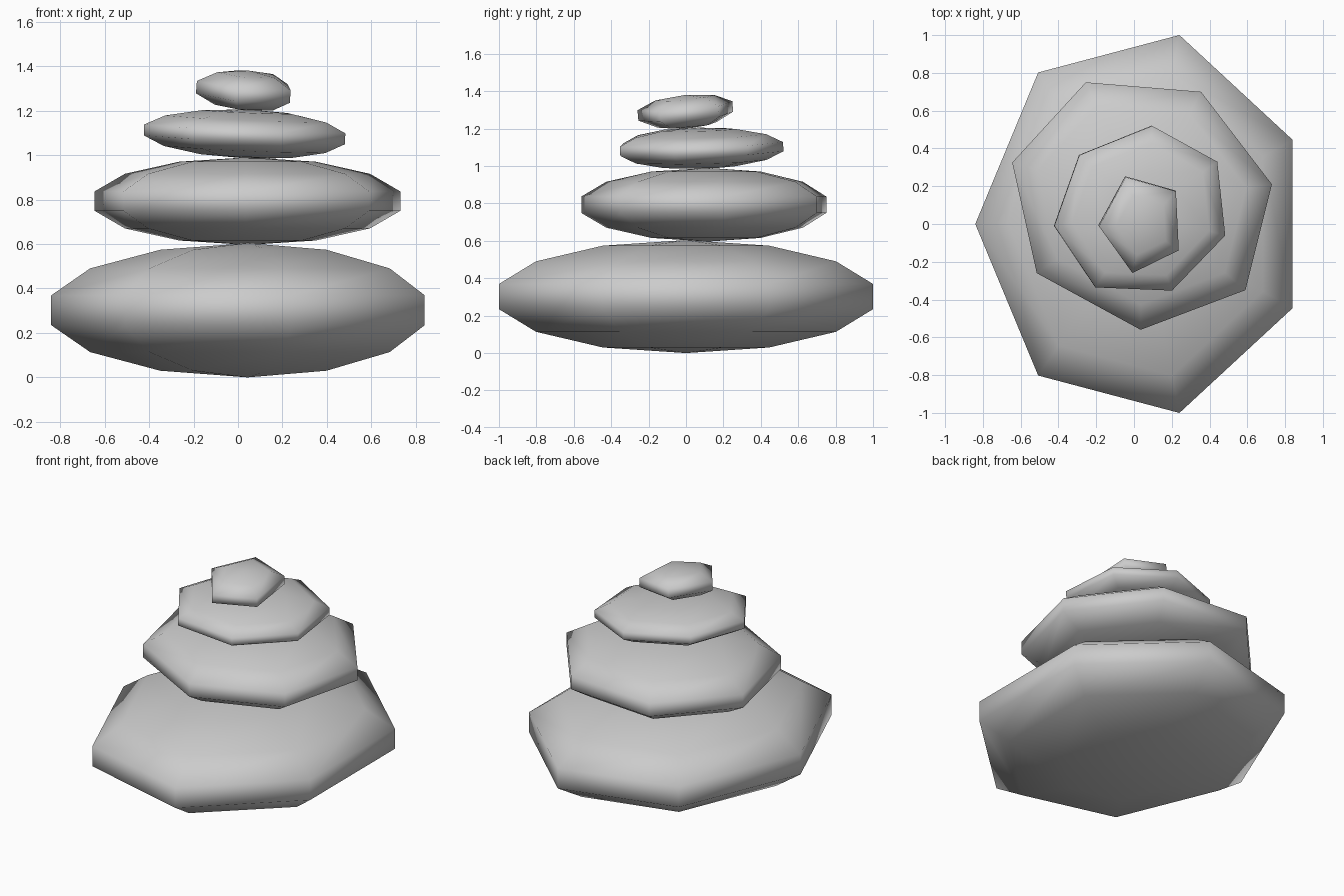
import bpy, bmesh
from math import sin, cos, pi
from mathutils import Vector

if "Cube" in bpy.data.objects:
    bpy.data.objects.remove(bpy.data.objects["Cube"])


def stone(name, outline, z, half_height, rings, tilt=(0, 0)):
    """Low-poly squashed sphere: outline is its widest ring, tilt the x/y slope."""
    n = len(outline)
    pts = [Vector(p) for p in outline]
    mid = sum(pts, Vector((0, 0))) / n
    slope = Vector(tilt)
    widest = max(sin(pi * i / rings) for i in range(rings + 1))
    bm = bmesh.new()

    def vert(offset, h):
        p = mid + offset - slope * h
        return bm.verts.new((p.x, p.y, z + h + slope.dot(offset)))

    bottom = vert(Vector((0, 0)), -half_height)
    loops = []
    for i in range(1, rings):
        a = pi * i / rings
        loops.append([vert((p - mid) * sin(a) / widest, -half_height * cos(a)) for p in pts])
    top = vert(Vector((0, 0)), half_height)
    for j in range(n):
        k = (j + 1) % n
        bm.faces.new((bottom, loops[0][k], loops[0][j]))
        bm.faces.new((top, loops[-1][j], loops[-1][k]))
        for lo, hi in zip(loops, loops[1:]):
            bm.faces.new((lo[j], lo[k], hi[k], hi[j]))
    bmesh.ops.recalc_face_normals(bm, faces=bm.faces)
    for f in bm.faces:
        f.smooth = True
    mesh = bpy.data.meshes.new(name)
    bm.to_mesh(mesh)
    bm.free()
    obj = bpy.data.objects.new(name, mesh)
    bpy.context.collection.objects.link(obj)
    return obj


# Base stone: regular seven-sided ellipse
base = [(0.0437 - 0.884 * cos(2 * pi * k / 7), -1.026 * sin(2 * pi * k / 7)) for k in range(7)]
stone("base_stone", base, 0.302, 0.302, 7)

# Second stone
stone("second_stone",
      [(0.355, 0.70), (-0.255, 0.75), (-0.645, 0.325), (-0.515, -0.26),
       (0.035, -0.56), (0.59, -0.35), (0.73, 0.21)], 0.793, 0.197, 7)

# Third stone, slightly tilted
stone("third_stone",
      [(0.095, 0.52), (-0.29, 0.365), (-0.423, -0.01), (-0.205, -0.335),
       (0.20, -0.352), (0.482, -0.06), (0.44, 0.33)], 1.095, 0.11, 7, (-0.043, 0.023))

# Top pebble, five-sided and tilted
stone("top_stone",
      [(-0.045, 0.25), (-0.187, -0.01), (-0.01, -0.257), (0.235, -0.137),
       (0.22, 0.175)], 1.29, 0.09, 5, (-0.074, 0.09))
